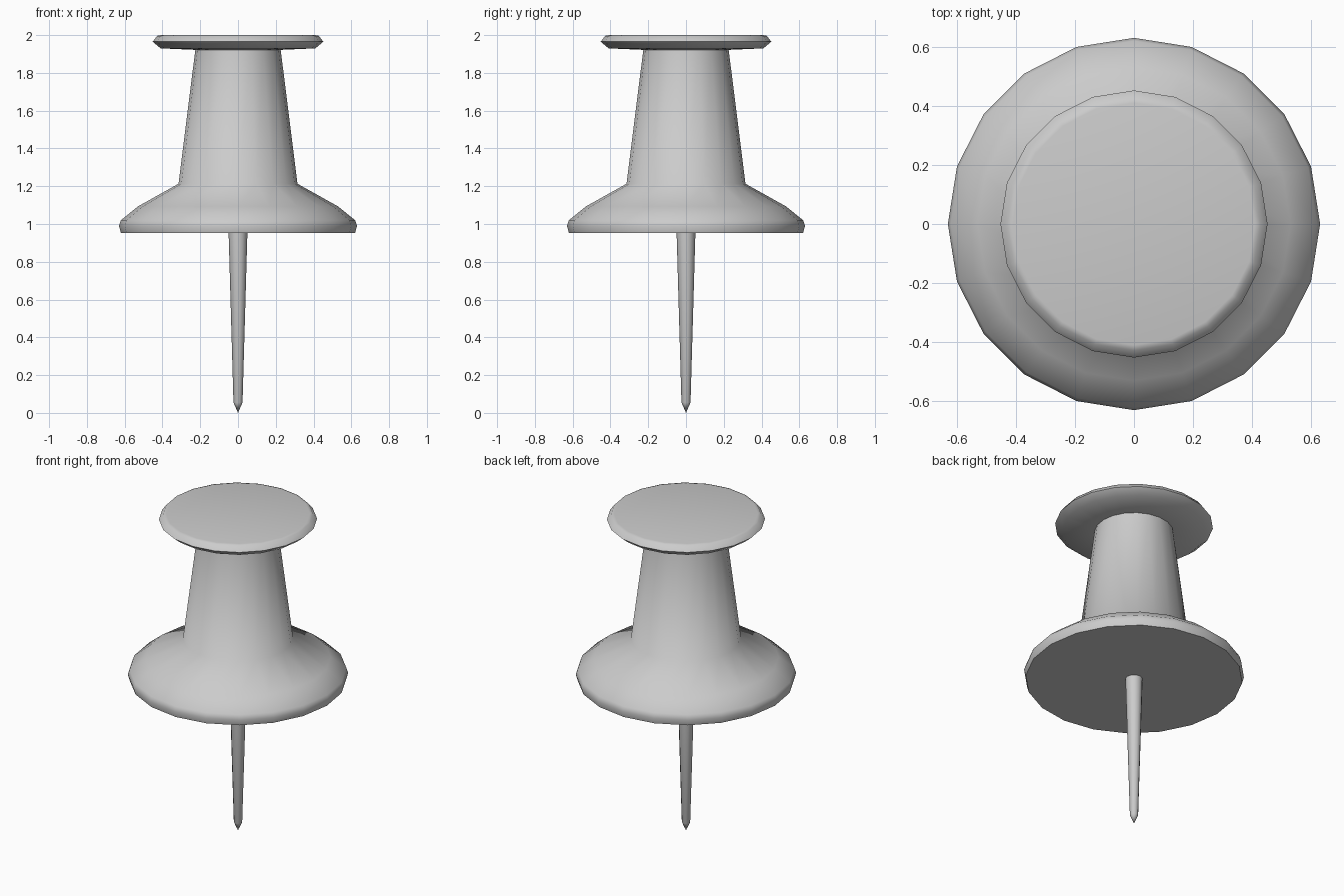
import bpy, bmesh
from math import cos, sin, pi, radians

if "Cube" in bpy.data.objects:
    bpy.data.objects.remove(bpy.data.objects["Cube"])


def lathe(name, profile, sides):
    """Revolve (radius, z) points, listed bottom to top, about the z axis."""
    bm = bmesh.new()
    rings = []
    for r, z in profile:
        if r == 0:
            rings.append([bm.verts.new((0, 0, z))] * sides)
        else:
            rings.append([bm.verts.new((r * cos(2 * pi * i / sides),
                                        r * sin(2 * pi * i / sides), z))
                          for i in range(sides)])
    for a, b in zip(rings, rings[1:]):
        for i in range(sides):
            j = (i + 1) % sides
            bm.faces.new(list(dict.fromkeys((a[i], a[j], b[j], b[i]))))
    # Flat caps on open ends
    if profile[0][0] > 0:
        bm.faces.new(rings[0][::-1])
    if profile[-1][0] > 0:
        bm.faces.new(rings[-1])
    bmesh.ops.recalc_face_normals(bm, faces=bm.faces)
    mesh = bpy.data.meshes.new(name)
    bm.to_mesh(mesh)
    bm.free()
    ob = bpy.data.objects.new(name, mesh)
    bpy.context.collection.objects.link(ob)
    bpy.ops.object.select_all(action='DESELECT')
    ob.select_set(True)
    bpy.context.view_layer.objects.active = ob
    bpy.ops.object.shade_smooth_by_angle(angle=radians(60))
    return ob


# Grip: flared skirt, tapered neck and flat head
lathe("grip", [(0.62, 0.953), (0.63, 0.99), (0.62, 1.02), (0.53, 1.093),
               (0.315, 1.213), (0.226, 1.922), (0.41, 1.93),
               (0.452, 1.965), (0.428, 1.996), (0.41, 2.0)], 20)

# Steel needle, slightly tapered with a short point
lathe("needle", [(0, 0), (0.024, 0.055), (0.05, 0.96)], 12)
